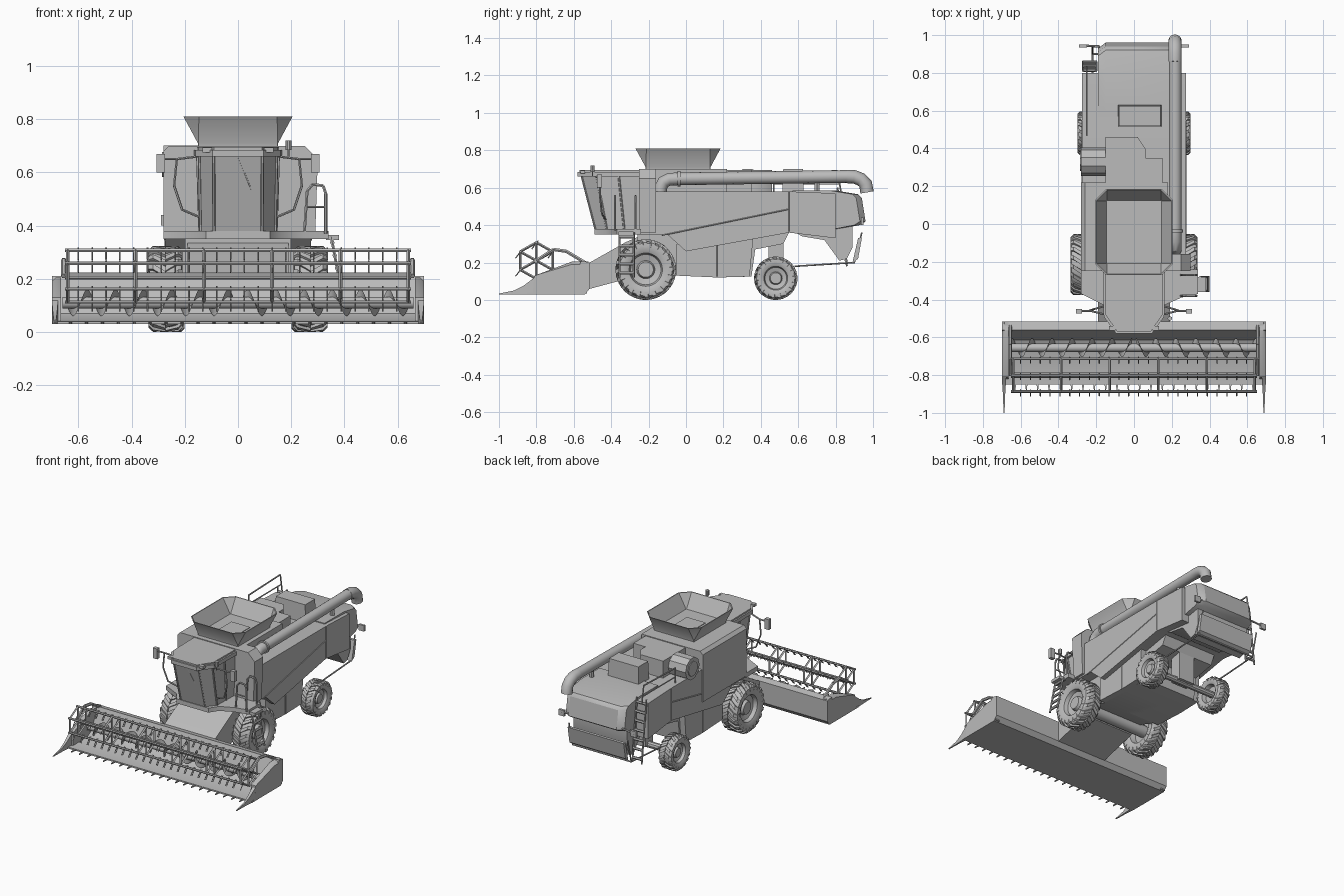
import bpy, bmesh, math
from mathutils import Vector

cube = bpy.data.objects.get("Cube")
if cube:
    bpy.data.objects.remove(cube)

grey = bpy.data.materials.new("plain grey")
grey.use_nodes = True
grey.diffuse_color = (.5, .5, .5, 1)
grey.node_tree.nodes["Principled BSDF"].inputs["Base Color"].default_value = grey.diffuse_color
parts = {}


def part(name):
    if name not in parts:
        parts[name] = bmesh.new()
    return parts[name]


def loft(name, loops):
    """Skin a row of equal point loops and cap both ends."""
    bm = part(name)
    rows = [[bm.verts.new(p) for p in loop] for loop in loops]
    count = len(rows[0])
    for low, high in zip(rows, rows[1:]):
        for i in range(count):
            j = (i + 1) % count
            bm.faces.new((low[i], low[j], high[j], high[i]))
    bm.faces.new(rows[0][::-1])
    bm.faces.new(rows[-1])


def side_prism(name, left, right, profile):
    loft(name, [[(x, y, z) for y, z in profile] for x in (left, right)])


def plan_prism(name, low, high, plan):
    loft(name, [[(x, y, z) for x, y in plan] for z in (low, high)])


def rect(x0, x1, y0, y1):
    return [(x0, y0), (x1, y0), (x1, y1), (x0, y1)]


def box(name, x0, x1, y0, y1, low, high):
    plan_prism(name, low, high, rect(x0, x1, y0, y1))


def rod(name, path, radius, sides=6):
    """Straight round bars along a path of points."""
    path = [Vector(p) for p in path]
    for a, b in zip(path, path[1:]):
        turn = (b - a).to_track_quat('Z', 'Y')
        ring = [turn @ Vector((radius * math.cos(t), radius * math.sin(t), 0))
                for t in (math.tau * i / sides for i in range(sides))]
        loft(name, [[end + r for r in ring] for end in (a, b)])


def sweep(name, x, path, radius, sides=14):
    """Bent pipe along a path lying in a side plane."""
    path = [Vector((x, y, z)) for y, z in path]
    loops = []
    for i, spot in enumerate(path):
        along = path[min(i + 1, len(path) - 1)] - path[max(i - 1, 0)]
        out = Vector((0, -along.z, along.y)).normalized()
        loops.append([spot + radius * (out * math.cos(t) + Vector((math.sin(t), 0, 0)))
                      for t in (math.tau * k / sides for k in range(sides))])
    loft(name, loops)


def ladder(name, bottom, top, width, rungs):
    bottom, top, width = Vector(bottom), Vector(top), Vector(width)
    rod(name, [bottom, top], .006)
    rod(name, [bottom + width, top + width], .006)
    for i in range(rungs):
        step = bottom.lerp(top, (i + .5) / rungs)
        rod(name, [step, step + width], .009)


def wheel(name, side, x, y, radius, half, lugs):
    """Turned tyre and rim with chevron lugs."""
    def point(across, r, angle):
        return (side * (x + across * half), y + r * radius * math.cos(angle),
                radius + r * radius * math.sin(angle))
    profile = [(-.2, .1), (-.2, .5), (-.8, .55), (-1, .72), (-.95, .87), (-.7, .93), (.7, .93),
               (.95, .87), (1, .72), (.8, .55), (.4, .5), (.25, .3), (.6, .25), (.6, .1)]
    turns = [math.tau * i / 36 for i in range(36)]
    loft(name, [[point(a, r, t) for t in turns] for a, r in profile])
    wide = math.pi / lugs * .45
    for i in range(lugs):
        for hand in (-1, 1):
            mid = math.tau * (i + hand / 4) / lugs
            loft(name, [[point(hand * a, r, mid + lean + d * wide)
                         for r, d in ((low, -1), (low, 1), (high, 1), (high, -1))]
                        for a, low, high, lean in ((0, .9, 1, .2), (.75, .9, 1, 0), (1.02, .74, .9, -.06))])


# Main body, lower chassis and underside
side_prism("main_body", -.275, .275, [(-.24, .35), (-.1, .35), (0, .26), (.55, .36),
                                      (.8, .33), (.8, .57), (.55, .58), (-.24, .58)])
side_prism("lower_chassis", -.2, .2, [(-.26, .2), (-.05, .13), (.17, .12), (.35, .125), (.37, .27), (.52, .3),
                                      (.56, .38), (-.26, .36)])
side_prism("side_skirt", -.24, .24, [(-.05, .13), (.17, .12), (.34, .125), (.36, .34), (-.05, .3)])
for side in (-1, 1):
    # Raised seam strips on the side panels
    for seam in ([(-.13, .345), (.55, .485)], [(.55, .365), (.55, .58)]):
        rod("panel_seam", [(side * .275, y, z) for y, z in seam], .003, 4)
    rod("panel_seam", [(side * .24, .165, .125), (side * .24, .165, .29)], .003, 4)

# Rear hood with cut corners, straw chopper and tail fittings
loft("rear_hood", [[(x, y - cut, z) for y, z in ((.57 + cut, .36), (.7 + cut, .36), (.93, .4), (.96, .42),
                                                 (.94, .545), (.92, .565), (.8, .585), (.57 + cut, .585))]
                   for x, cut in ((-.19, .03), (-.15, 0), (.21, 0), (.25, .03))])
side_prism("straw_chopper", -.18, .22, [(.57, .37), (.62, .34), (.74, .32), (.82, .21), (.86, .22),
                                       (.89, .28), (.89, .4), (.6, .4)])
side_prism("tail_lip", -.19, .23, [(.89, .2), (.92, .22), (.94, .33), (.92, .33)])
rod("tail_guard", [(-.22, .58, .18), (-.22, .9, .2), (.22, .9, .2), (.22, .58, .18)], .005)
for side in (-1, 1):
    rod("tail_guard", [(side * .22, .9, .2), (side * .22, .94, .36)], .005)
    rod("tail_lamp_arm", [(side * .18, .94, .43), (side * .28, .945, .42)], .006)
    box("tail_lamp", side * .27 - .02, side * .27 + .02, .935, .95, .4, .44)
ladder("rear_ladder", (-.27, .86, .18), (-.27, .81, .6), (.07, 0, 0), 7)
rod("deck_rail", [(-.25, .47, .57), (-.25, .47, .68), (-.25, .81, .69), (-.25, .83, .57)], .005)
rod("deck_rail", [(-.25, .47, .62), (-.25, .82, .62)], .004)

# Grain tank body with sloped shoulders
loft("tank_body", [[(x, y, z) for x, z in ((-.28, .36), (.18, .36), (.18, .7), (-.26, .7), (-.28, .68))]
                   for y in (-.23, .22)])
loft("tank_front", [[(x, y, z) for x, z in ((-.28, .36), (.29, .36), (.3, .65), (.25, .7), (-.26, .7), (-.28, .68))]
                    for y in (-.25, -.16)])


# Open hopper: four sloped flaps joined by folded corner triangles
def hopper_loop(z, grow, cut):
    wide, near, far = .145 + grow, -.21 - grow, .125 + grow
    half = [(wide - cut, near), (wide, near + cut), (wide, far - cut), (wide - cut, far)]
    return [(x, y, z) for x, y in half + [(-x, y) for x, y in half[::-1]]]


loft("hopper", [hopper_loop(.69, .006, .002), hopper_loop(.71, .006, .002), hopper_loop(.81, .06, .058),
                hopper_loop(.81, .054, .056), hopper_loop(.714, 0, .002)])
box("hopper_hatch", -.07, .07, -.11, .03, .714, .718)

# Engine deck, intake box and rotary screen
plan_prism("engine_cover", .57, .695, [(-.15, .18), (.15, .18), (.15, .35), (.06, .35), (.06, .4),
                                      (.02, .46), (-.15, .46)])
loft("intake_box", [[(x, y, z) for x, y in rect(*edge)] for edge, z in
                    (((-.085, .145, .515, .63), .57), ((-.08, .14, .52, .625), .7))])
rod("rotary_screen", [(-.15, .33, .63), (-.28, .33, .63)], .075, 10)
rod("rotary_screen", [(-.28, .33, .63), (-.285, .33, .63)], .05, 10)

# Unloading pipe with elbow and down spout
sweep("unloading_pipe", .218, [(-.135, .55), (-.135, .6), (-.12, .63), (-.09, .645), (-.03, .648), (.87, .66)], .034)
sweep("pipe_spout", .217, [(.86, .66), (.9, .658), (.935, .645), (.96, .62), (.968, .575)], .036)
sweep("pipe_collar", .218, [(-.045, .648), (-.03, .648)], .042)
rod("pipe_rest", [(.217, .7, .57), (.217, .7, .64)], .015)


# Cab with raked screen, pillars and roof
def mirrored(half):
    return half + [(-x, y) for x, y in half[::-1]]


cab_low = mirrored([(.145, -.24), (.14, -.42), (.09, -.48)])
cab_high = mirrored([(.155, -.24), (.145, -.48), (.092, -.56)])
roof = mirrored([(.165, -.22), (.16, -.49), (.095, -.58)])
loft("cab", [[(x, y, .36) for x, y in cab_low], [(x, y, .67) for x, y in cab_high]])
plan_prism("cab_roof", .66, .685, roof)
plan_prism("cab_roof", .685, .695, [(x * .94, y + .01) for x, y in roof])
for low, high in zip(cab_low, cab_high):
    rod("cab_pillar", [(*low, .36), (*high, .67)], .006)
for side in (-1, 1):
    rod("door_post", [(side * .143, -.33, .37), (side * .152, -.36, .67)], .006)
    box("roof_lamp", side * .115 - .018, side * .115 + .018, -.565, -.54, .675, .693)
    # Mirrors on bent brackets
    rod("mirror_bracket", [(side * x, y, z) for x, y, z in ((.15, -.48, .66), (.23, -.46, .65), (.3, -.46, .65))], .005)
    rod("mirror_bracket", [(side * x, y, z) for x, y, z in
                           ((.23, -.46, .65), (.24, -.46, .55), (.21, -.45, .46), (.14, -.43, .43))], .005)
    box("mirror", side * .29 - .016, side * .29 + .016, -.475, -.45, .6, .67)
rod("wiper", [(0, -.555, .66), (.04, -.53, .56), (.06, -.515, .51)], .003)
rod("beacon", [(.19, -.5, .66), (.19, -.5, .69)], .004)
rod("beacon", [(.19, -.5, .685), (.19, -.5, .72)], .012, 10)

# Platform, handrails and access ladder
plan_prism("platform", .35, .38, [(-.28, -.24), (-.28, -.37), (-.16, -.43), (-.12, -.49), (.12, -.49), (.16, -.43),
                                  (.25, -.39), (.34, -.37), (.34, -.24)])
box("platform", .33, .38, -.36, -.28, .345, .365)
for y in (-.38, -.27):
    rod("handrail", [(.25, y, .38), (.26, y, .53), (.28, y, .555), (.32, y, .55), (.33, y, .52), (.33, y, .37)], .006)
rod("handrail", [(.255, -.38, .47), (.33, -.38, .47)], .004)
ladder("front_ladder", (.395, -.355, .12), (.35, -.355, .36), (0, .075, 0), 5)

# Wheels and axles
for side, word in ((-1, "right"), (1, "left")):
    wheel("front_wheel_" + word, side, .272, -.215, .162, .063, 20)
    wheel("rear_wheel_" + word, side, .25, .48, .116, .048, 18)
rod("front_axle", [(-.26, -.215, .162), (.26, -.215, .162)], .04, 12)
rod("rear_axle", [(-.24, .48, .116), (.24, .48, .116)], .022, 10)
box("rear_axle_mount", -.06, .06, .44, .52, .11, .32)

# Feeder house
side_prism("feeder_house", -.19, .19, [(-.55, .05), (-.25, .13), (-.2, .36), (-.32, .31), (-.55, .18)])

# Header trough with sloped back wall
side_prism("header_trough", -.7, .7, [(-.85, .03), (-.54, .03), (-.515, .06), (-.515, .2), (-.56, .21),
                                      (-.615, .07), (-.66, .045), (-.85, .04)])
for side in (-1, 1):
    loft("header_end", [[(side * x, y, z) for y, z in ((-.82, .035), (-.53, .035), (-.52, top),
                                                       (-.61, top), (-.81, .13))]
                        for x, top in ((.665, .205), (.685, .205), (.7, .19))])
    loft("crop_divider", [[(side * x, y, z) for x, z in ((.688 - w, .03), (.688 + w, .03), (.688 + w, top), (.688 - w, top))]
                          for y, w, top in ((-.81, .012, .12), (-.87, .008, .075), (-.92, .005, .05), (-1, .003, .034))])
    rod("reel_arm", [(side * .655, y, z) for y, z in ((-.8, .21), (-.71, .27), (-.64, .26), (-.54, .2))], .01)
for i in range(22):
    x = -.63 + i * .06
    loft("knife_finger", [[(x + w * s, y, z) for s, z in ((-1, .03), (1, .03), (1, .038), (-1, .038))]
                          for y, w in ((-.845, .006), (-.885, .002))])

# Feed screw with opposed flights
rod("feed_screw_core", [(-.66, -.655, .11), (.66, -.655, .11)], .022, 14)
for side in (-1, 1):
    bm, last = part("feed_screw_flight"), None
    for i in range(6 * 18 + 1):
        turn = math.tau * i / 18
        pair = [bm.verts.new((side * (.01 + .106 * i / 18), -.655 + r * math.cos(turn), .11 + r * math.sin(turn)))
                for r in (.02, .05)]
        if last:
            bm.faces.new((last[0], last[1], pair[1], pair[0]))
        last = pair

# Six sided reel with tined bars
rod("reel_shaft", [(-.65, -.8, .21), (.65, -.8, .21)], .014, 10)
corners = [(-.8 + .1 * math.cos(t), .21 + .097 * math.sin(t))
           for t in (math.pi / 6 + math.pi / 3 * k for k in range(6))]
for k, (y, z) in enumerate(corners):
    rod("reel_bar", [(-.65, y, z), (.65, y, z)], .007)
    for x in (-.64, -.385, -.128, .128, .385, .64):
        rod("reel_spider", [(x, -.8, .21), (x, y, z)], .007, 4)
        rod("reel_spider", [(x, y, z), (x, *corners[k - 1])], .007, 4)
    for i in range(24):
        x = -.6 + i * .052
        rod("reel_tine", [(x, y + .01, z + .01), (x, y - .025, z - .035)], .003, 4)

# Turn every part into an object with sharp edges kept
for name, bm in parts.items():
    bmesh.ops.recalc_face_normals(bm, faces=bm.faces)
    for face in bm.faces:
        face.smooth = True
    for edge in bm.edges:
        edge.smooth = edge.calc_face_angle(0) < .6
    mesh = bpy.data.meshes.new(name)
    bm.to_mesh(mesh)
    bm.free()
    mesh.materials.append(grey)
    bpy.context.collection.objects.link(bpy.data.objects.new(name, mesh))
